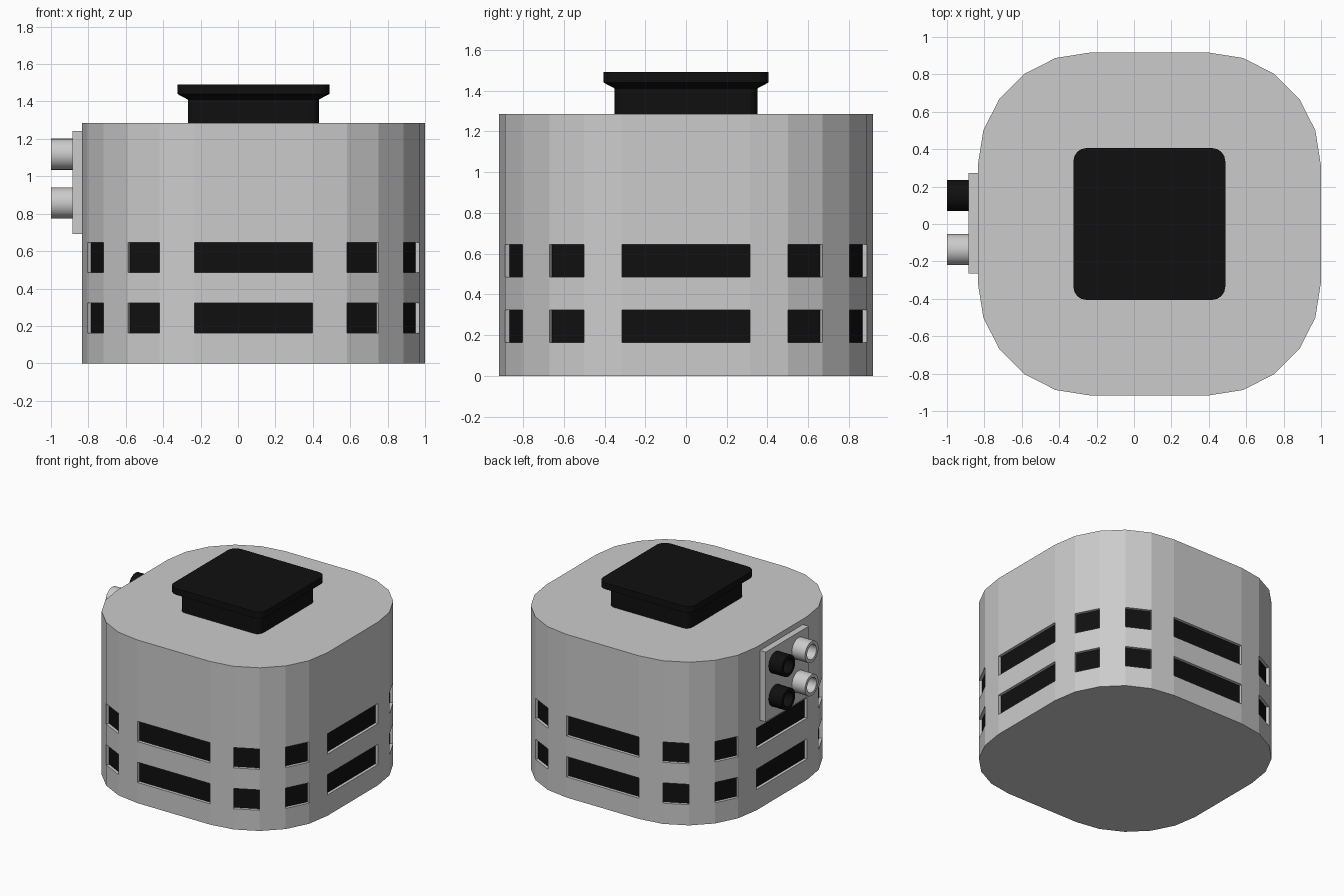
import bpy, bmesh
from math import sin, cos, pi
from mathutils import Vector

if "Cube" in bpy.data.objects:
    bpy.data.objects.remove(bpy.data.objects["Cube"])

CX = 0.082  # body centre in x


def material(name, v):
    m = bpy.data.materials.new(name)
    m.diffuse_color = (v, v, v, 1)
    m.use_nodes = True
    m.node_tree.nodes["Principled BSDF"].inputs["Base Color"].default_value = m.diffuse_color
    return m


grey = material("grey_shell", 0.8)
black = material("black_plastic", 0.005)


def rounded_square(half, r, seg):
    """Outline points, counter-clockwise, seg facets in each corner."""
    pts = []
    for q in range(4):
        sx, sy = ((1, 1), (-1, 1), (-1, -1), (1, -1))[q]
        for i in range(seg + 1):
            a = q * pi / 2 + i * pi / 2 / seg
            pts.append((sx * (half - r) + r * cos(a), sy * (half - r) + r * sin(a)))
    return pts


def loft(bm, layers):
    """Skin a stack of (outline, z) layers; returns rows of side faces."""
    rings = [[bm.verts.new((x, y, z)) for x, y in pts] for pts, z in layers]
    rows = []
    for a, b in zip(rings, rings[1:]):
        n = len(a)
        rows.append([bm.faces.new((a[i], a[(i + 1) % n], b[(i + 1) % n], b[i])) for i in range(n)])
    bm.faces.new(rings[0][::-1])
    bm.faces.new(rings[-1])
    bm.normal_update()
    return rows


def finish(bm, name, loc, mats=()):
    me = bpy.data.meshes.new(name)
    bm.to_mesh(me)
    bm.free()
    ob = bpy.data.objects.new(name, me)
    ob.location = loc
    bpy.context.collection.objects.link(ob)
    for m in mats:
        me.materials.append(m)
    return ob


# Body: faceted rounded square with two rows of recessed black windows
bm = bmesh.new()
outline = rounded_square(0.917, 0.602, 5)
rows = loft(bm, [(outline, z) for z in (0, 0.163, 0.323, 0.485, 0.645, 1.285)])
windows = [f for r in (1, 3) for f in rows[r][1::2]]
panels = bmesh.ops.extrude_discrete_faces(bm, faces=windows)["faces"]
for f in panels:
    shift = f.normal * -0.023
    for v in f.verts:
        v.co += shift
    f.material_index = 1
finish(bm, "body", (CX, 0, 0), (grey, black))

# Lid: neck that flares out to a wider cap
bm = bmesh.new()
neck, cap = rounded_square(0.35, 0.05, 4), rounded_square(0.406, 0.07, 4)
loft(bm, [(neck, 1.28), (neck, 1.41), (cap, 1.44), (cap, 1.49)])
finish(bm, "lid", (CX, 0, 0), (black,))

# Connector plate on the left side
bm = bmesh.new()
bmesh.ops.create_cube(bm, size=1)
bmesh.ops.scale(bm, vec=Vector((0.06, 0.535, 0.55)), verts=bm.verts)
finish(bm, "connector_plate", (-0.855, 0.004, 0.967))


# Hollow pipe stubs: profile (x, radius) spun about the x axis
def pipe(name, y, z, mats):
    bm = bmesh.new()
    profile = [(-0.88, 0.083), (-1.0, 0.083), (-1.0, 0.058), (-0.89, 0.058)]
    n = 32
    rings = [[bm.verts.new((x, r * cos(2 * pi * i / n), r * sin(2 * pi * i / n)))
              for i in range(n)] for x, r in profile]
    for a, b in zip(rings, rings[1:]):
        for i in range(n):
            bm.faces.new((a[i], a[(i + 1) % n], b[(i + 1) % n], b[i]))
    bm.faces.new(rings[0])
    bm.faces.new(rings[-1])
    bmesh.ops.recalc_face_normals(bm, faces=bm.faces)
    ob = finish(bm, name, (0, y, z), mats)
    bpy.ops.object.select_all(action="DESELECT")
    ob.select_set(True)
    bpy.context.view_layer.objects.active = ob
    bpy.ops.object.shade_smooth_by_angle()


for level, z in (("upper", 1.118), ("lower", 0.857)):
    pipe(level + "_black_pipe", 0.152, z, (black,))
    pipe(level + "_grey_pipe", -0.137, z, ())
